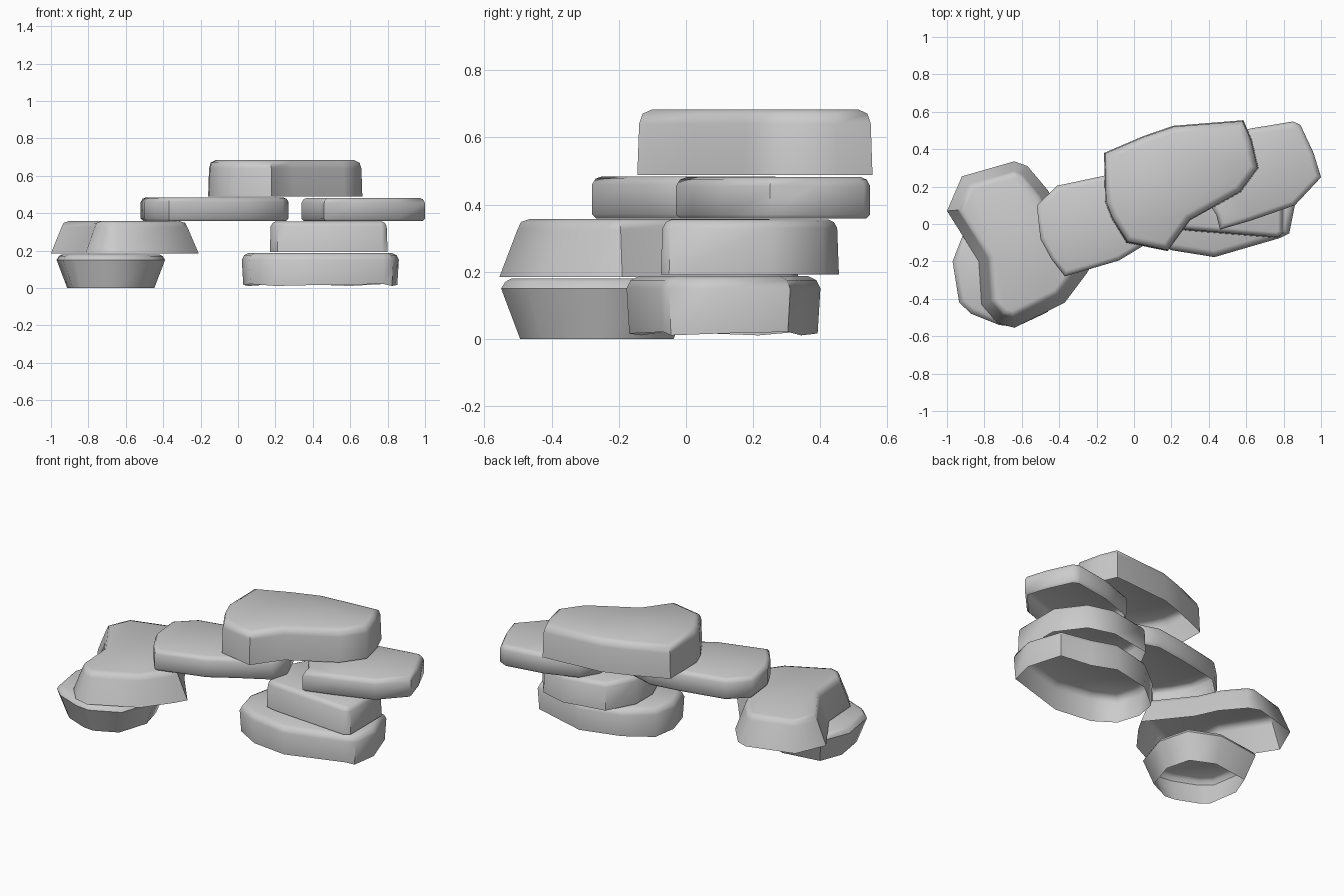
import bpy, bmesh, math
from mathutils import Vector

if "Cube" in bpy.data.objects:
    bpy.data.objects.remove(bpy.data.objects["Cube"])


def inset_ring(pts, d):
    """Offset a counter-clockwise outline inwards by d."""
    out, n = [], len(pts)
    for i in range(n):
        p, a, b = Vector(pts[i]), Vector(pts[i - 1]), Vector(pts[(i + 1) % n])
        e1, e2 = (p - a).normalized(), (b - p).normalized()
        n1, n2 = Vector((-e1.y, e1.x)), Vector((-e2.y, e2.x))
        m = n1 + n2
        out.append(p + m * (d / max(0.6, 1 + n1.dot(n2))))
    return out


def stone(name, outline, rings, wave=0.0):
    """Flat stone shell, open underneath: rings are (height, inset) from bottom to top."""
    bm = bmesh.new()
    prev = None
    for k, (z, d) in enumerate(rings):
        ring = []
        for i, p in enumerate(inset_ring(outline, d)):
            dz = wave * math.sin(i * 2.1) if k == 0 else 0
            ring.append(bm.verts.new((p.x, p.y, z + dz)))
        if prev:
            for i in range(len(ring)):
                j = (i + 1) % len(ring)
                bm.faces.new((prev[i], prev[j], ring[j], ring[i]))
        prev = ring
    bm.faces.new(prev)
    me = bpy.data.meshes.new(name)
    bm.to_mesh(me)
    bm.free()
    ob = bpy.data.objects.new(name, me)
    bpy.context.collection.objects.link(ob)
    bpy.context.view_layer.objects.active = ob
    ob.select_set(True)
    bpy.ops.object.shade_smooth_by_angle(angle=math.radians(50))
    ob.select_set(False)


# Left pile: base flares upwards, upper stone narrows upwards
stone("left_base_stone",
      [(-.97, -.2), (-.935, -.42), (-.87, -.48), (-.72, -.54), (-.63, -.55),
       (-.46, -.47), (-.39, -.25), (-.44, -.06), (-.62, .02), (-.9, -.02)],
      [(0, .055), (.15, 0), (.17, .012), (.18, .03)])
stone("left_upper_stone",
      [(-1, .07), (-.83, -.2), (-.815, -.43), (-.73, -.53), (-.64, -.555),
       (-.37, -.42), (-.25, -.26), (-.21, -.19), (-.4, .05), (-.46, .18),
       (-.57, .31), (-.64, .335), (-.92, .255)],
      [(.185, 0), (.325, .05), (.348, .06), (.357, .085)])

# Bridge stone
stone("bridge_stone",
      [(-.52, .1), (-.5, -.08), (-.44, -.19), (-.37, -.28), (-.08, -.195),
       (.06, -.11), (.24, -.01), (.27, .1), (.21, .24), (.05, .29),
       (-.15, .26), (-.41, .205)],
      [(.358, .012), (.372, 0), (.46, 0), (.477, .01), (.484, .027)])

# Right pile
stone("right_base_stone",
      [(.02, .08), (.06, -.07), (.2, -.14), (.43, -.177), (.78, -.075),
       (.83, -.05), (.86, .1), (.79, .31), (.6, .35), (.45, .4), (.2, .34),
       (.05, .22)],
      [(.016, .008), (.15, 0), (.175, .012), (.187, .035)], wave=.006)
stone("right_middle_stone",
      [(.17, .08), (.21, -.02), (.28, -.035), (.77, -.075), (.8, -.05),
       (.8, .25), (.68, .41), (.52, .455), (.26, .41), (.17, .24)],
      [(.192, 0), (.33, .005), (.348, .015), (.355, .03)])
stone("right_upper_stone",
      [(.34, .2), (.44, .05), (.46, -.03), (.63, .02), (.86, .1), (1, .25),
       (.96, .38), (.89, .53), (.85, .548), (.62, .51), (.42, .44), (.35, .32)],
      [(.358, .012), (.37, 0), (.455, 0), (.474, .01), (.482, .027)])

# Capstone
stone("capstone",
      [(-.16, .38), (-.155, .12), (-.12, .03), (-.04, -.1), (.18, -.145),
       (.3, .02), (.57, .17), (.665, .3), (.63, .45), (.585, .555),
       (.21, .525), (.05, .47)],
      [(.488, 0), (.64, .005), (.67, .014), (.683, .04)])
